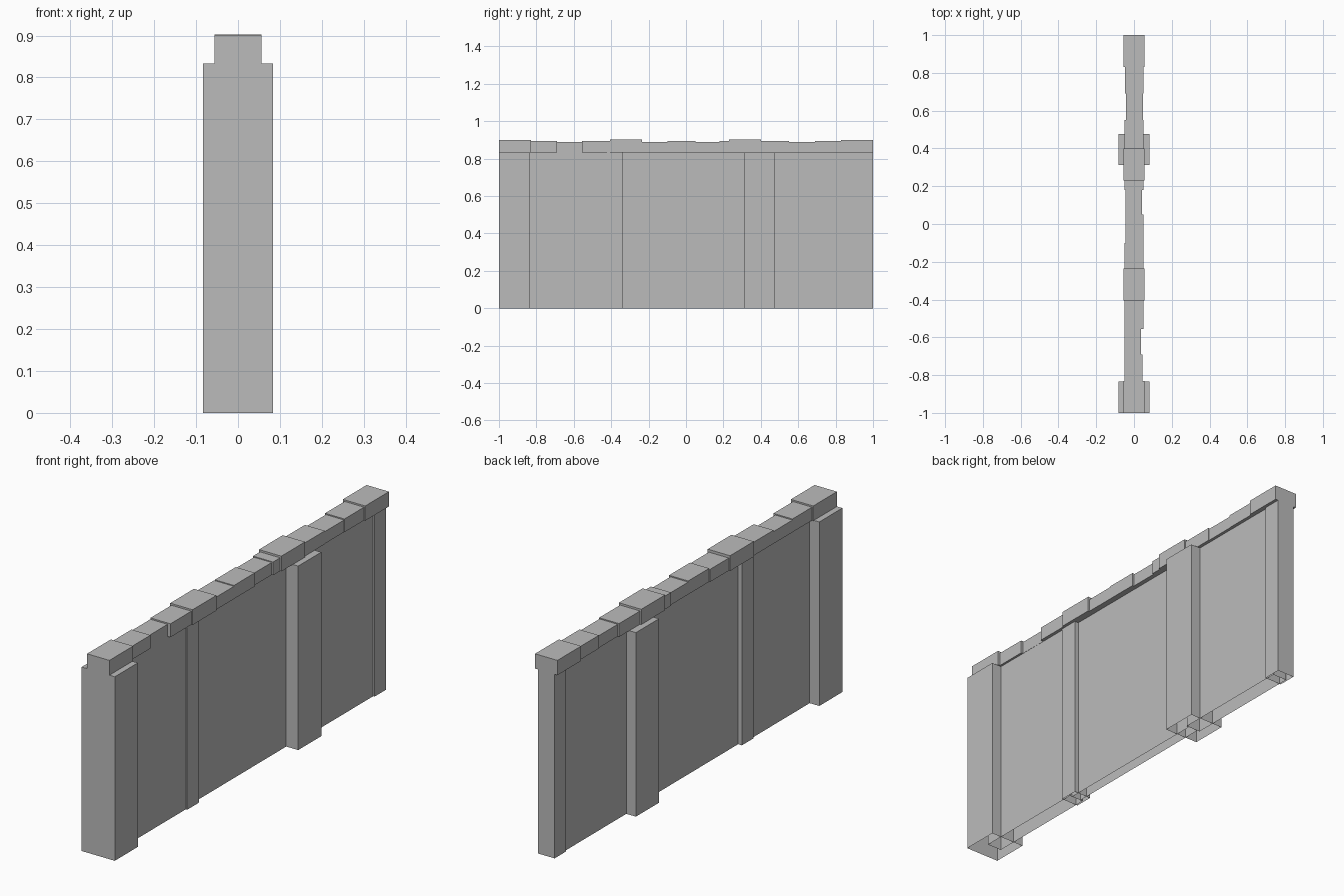
import bpy
import bmesh

cube = bpy.data.objects.get("Cube")
if cube:
    bpy.data.objects.remove(cube, do_unlink=True)

# One plain stone colour
stone = bpy.data.materials.new("grey_stone")
stone.use_nodes = True
COLOUR = (0.5, 0.5, 0.5, 1)
stone.diffuse_color = COLOUR
stone.node_tree.nodes["Principled BSDF"].inputs["Base Color"].default_value = COLOUR

WALL_TOP = 0.833


def block(name, x0, x1, y0, y1, z0, z1, open_base=False):
    """Box between two corners, optionally hollow underneath."""
    bm = bmesh.new()
    bmesh.ops.create_cube(bm, size=1)
    for v in bm.verts:
        v.co.x = x1 if v.co.x > 0 else x0
        v.co.y = y1 if v.co.y > 0 else y0
        v.co.z = z1 if v.co.z > 0 else z0
    if open_base:
        bm.normal_update()
        base = [f for f in bm.faces if f.normal.z < -0.5]
        bmesh.ops.delete(bm, geom=base, context='FACES')
    mesh = bpy.data.meshes.new(name)
    bm.to_mesh(mesh)
    bm.free()
    mesh.materials.append(stone)
    obj = bpy.data.objects.new(name, mesh)
    bpy.context.collection.objects.link(obj)
    return obj


# Wall panels: the middle one is thinner, ends are buried in the posts
for name, half, y0, y1 in [("front_panel", 0.035, -0.92, -0.38),
                           ("middle_panel", 0.023, -0.38, 0.39),
                           ("back_panel", 0.035, 0.39, 0.96)]:
    block(name, -half, half, y0, y1, 0, WALL_TOP, open_base=True)

# Posts, alternating broad and slim
for name, half, y0, y1 in [("front_broad_post", 0.083, -1, -0.835),
                           ("front_slim_post", 0.042, -0.423, -0.34),
                           ("back_broad_post", 0.083, 0.312, 0.477),
                           ("back_slim_post", 0.042, 0.917, 1)]:
    block(name, -half, half, y0, y1, 0, WALL_TOP, open_base=True)

# Coping stones: far end in y, left and right reach in x, top height
stones = [
    (-0.83, -0.056, 0.056, 0.900),
    (-0.69, -0.050, 0.045, 0.893),
    (-0.555, -0.050, 0.036, 0.888),
    (-0.405, -0.050, 0.050, 0.894),
    (-0.235, -0.056, 0.056, 0.902),
    (-0.10, -0.050, 0.050, 0.890),
    (0.05, -0.046, 0.050, 0.894),
    (0.18, -0.046, 0.043, 0.889),
    (0.23, -0.051, 0.050, 0.893),
    (0.40, -0.056, 0.056, 0.902),
    (0.55, -0.050, 0.050, 0.893),
    (0.69, -0.043, 0.048, 0.888),
    (0.83, -0.047, 0.050, 0.893),
    (1.00, -0.056, 0.056, 0.900),
]
start = -1.0
for i, (end, left, right, top) in enumerate(stones, 1):
    block(f"coping_stone_{i}", left, right, start, end, WALL_TOP, top)
    start = end
